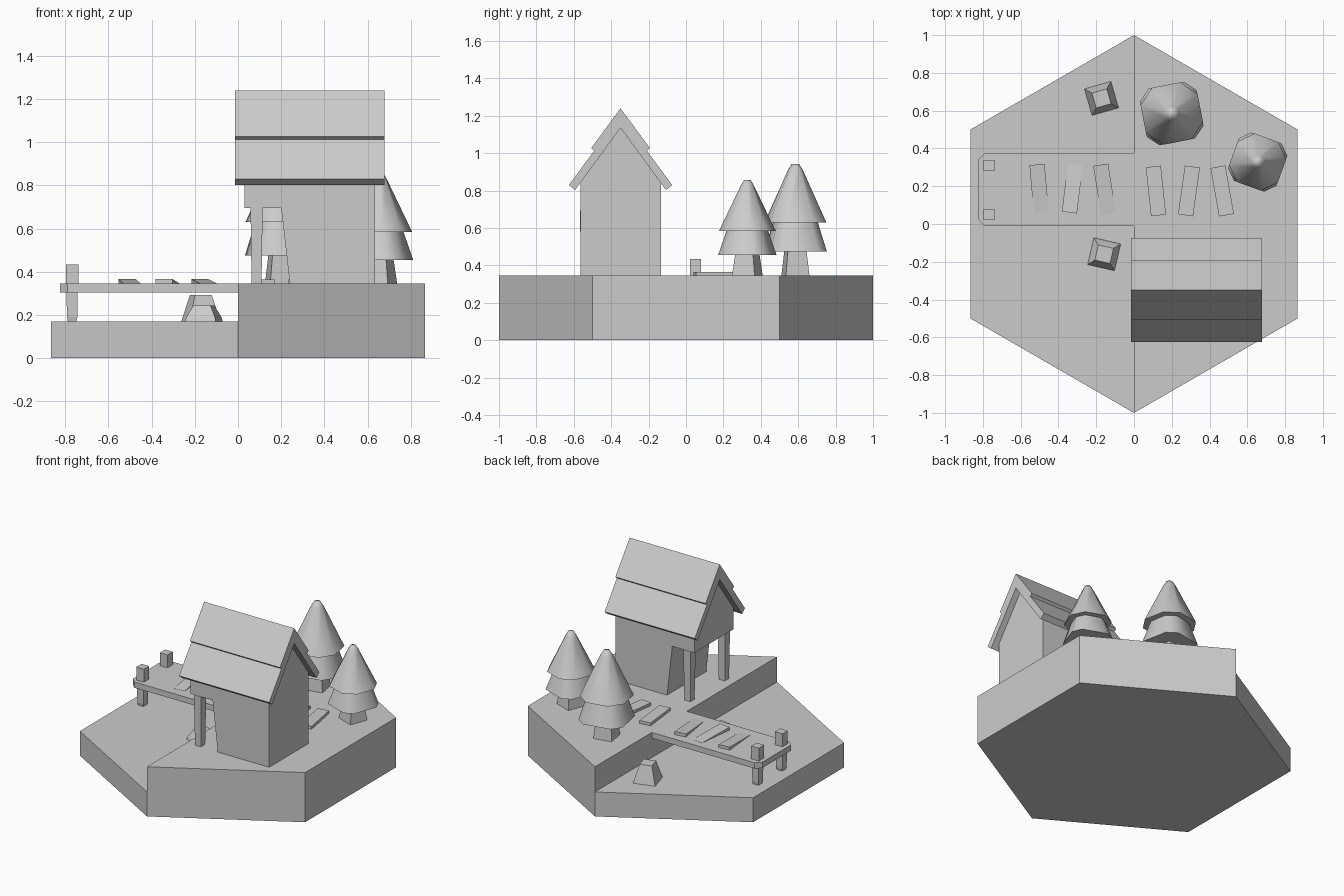
import bpy, bmesh
from math import cos, sin, radians, pi
from mathutils import Matrix

if "Cube" in bpy.data.objects:
    bpy.data.objects.remove(bpy.data.objects["Cube"])

LOW, HIGH = 0.17, 0.345


def loft(name, rings, smooth=False):
    """Closed solid through a list of equally sized rings of 3D points."""
    bm = bmesh.new()
    loops = [[bm.verts.new(p) for p in r] for r in rings]
    bm.faces.new(loops[0])
    bm.faces.new(loops[-1])
    for a, b in zip(loops, loops[1:]):
        for i in range(len(a)):
            j = (i + 1) % len(a)
            bm.faces.new((a[i], a[j], b[j], b[i]))
    bmesh.ops.recalc_face_normals(bm, faces=bm.faces)
    me = bpy.data.meshes.new(name)
    bm.to_mesh(me)
    bm.free()
    ob = bpy.data.objects.new(name, me)
    bpy.context.collection.objects.link(ob)
    if smooth:
        bpy.ops.object.select_all(action='DESELECT')
        ob.select_set(True)
        bpy.context.view_layer.objects.active = ob
        bpy.ops.object.shade_smooth_by_angle(angle=radians(62))
    return ob


def along_x(name, yz, x0, x1):
    return loft(name, [[(x, y, z) for y, z in yz] for x in (x0, x1)])


def along_y(name, xz, y0, y1):
    return loft(name, [[(x, y, z) for x, z in xz] for y in (y0, y1)])


def along_z(name, xy, z0, z1):
    return loft(name, [[(x, y, z) for x, y in xy] for z in (z0, z1)])


def square(x, y, z, half, deg=0):
    """Square ring, half = half of the side length."""
    r = half * 2 ** 0.5
    return [(x + r * cos(radians(deg + 45 + 90 * k)),
             y + r * sin(radians(deg + 45 + 90 * k)), z) for k in range(4)]


def cut_square(x, y, z, r, deg, spread):
    """Square ring with cut corners, eight points."""
    angs = [radians(deg + 90 * k + s) for k in range(4) for s in (-spread, spread)]
    return [(x + r * cos(a), y + r * sin(a), z) for a in angs]


# Hexagonal land, lower on the left and raised on the right
for name, s, top in (("low_ground", -1, LOW), ("high_ground", 1, HIGH)):
    along_z(name, [(0, -1), (s * .866, -.5), (s * .866, .5), (0, 1)], 0, top)

# Dock deck with clipped outer corners, and its two corner posts
along_z("dock_deck", [(0, -.01), (-.79, -.01), (-.825, .025), (-.825, .34),
                      (-.79, .375), (0, .375)], .305, HIGH)
for i, y in enumerate((.05, .31)):
    loft(f"dock_post_{i}", [square(-.768, y, z, h) for z, h in ((HIGH, .029), (.435, .029))])
    loft(f"dock_leg_{i}", [square(-.768, y, z, h) for z, h in
                           ((LOW, .020), (.19, .024), (.305, .026))])


# Path planks: height at the front end and at the back end
def plank(name, x, y, deg, front, back):
    w, l = .040, .13
    ob = loft(name, [[(-w, s * l, 0), (w, s * l, 0), (w, s * l, h), (-w, s * l, h)]
                     for s, h in ((-1, front), (1, back))])
    ob.data.transform(Matrix.Translation((x, y, HIGH)) @ Matrix.Rotation(radians(deg), 4, 'Z'))


for i, (x, y, deg, f, b) in enumerate((
        (-.502, .185, 5, .001, .021), (-.326, .19, -7, .021, .001),
        (-.156, .185, 9, .001, .021), (.116, .175, 6, .02, .02),
        (.291, .175, -8, .02, .02), (.467, .175, 10, .02, .02))):
    plank(f"path_plank_{i}", x, y, deg, f, b)

# House: lower room with leaning porch wall, gabled upper storey
YC = -.35
along_y("house_room", [(.24, HIGH), (.635, HIGH), (.635, .695), (.20, .695)],
        YC - .215, YC + .215)
along_x("house_upper", [(YC - .215, .695), (YC + .215, .695), (YC + .215, .85),
                        (YC, 1.14), (YC - .215, .85)], .03, .635)
for i, s in enumerate((-1, 1)):
    loft(f"porch_post_{i}", [square(.086, YC + s * .189, z, h)
                             for z, h in ((HIGH, .023), (.695, .028))])

# Two-step roof profile, mirrored about the ridge
right = [(.157, 1.027), (.141, 1.013), (.276, .83), (.243, .803)]
roof = ([(YC, 1.24)] + [(YC + d, z) for d, z in right] + [(YC, 1.135)]
        + [(YC - d, z) for d, z in reversed(right)])
along_x("roof", roof, -.015, .678)


# Trees: tapered trunk and two cut-corner tiers
def tree(name, x, y, deg, r, z_low, z_mid, z_top):
    loft(name + "_trunk", [square(x, y, HIGH, .064, deg), square(x, y, z_low + .01, .050, deg)])
    loft(name + "_lower_tier", [cut_square(x, y, z_low, r, deg, 32),
                                cut_square(x, y, z_mid + .01, r * .68, deg, 28)], True)
    loft(name + "_upper_tier", [cut_square(x, y, z_mid, r * .95, deg, 26),
                                cut_square(x, y, z_top - .03, r * .22, deg, 24),
                                cut_square(x, y, z_top, r * .11, deg, 22.5)], True)


tree("tall_tree", .20, .585, 11, .18, .475, .63, .943)
tree("small_tree", .655, .328, -20, .16, .455, .585, .857)

# Rocks on the low ground
for i, (x, y, deg, top) in enumerate(((-.172, .665, 16, .293), (-.158, -.16, -13, .243))):
    loft(f"rock_{i}", [square(x, y, z, h, deg) for z, h in
                       ((LOW, .073), (LOW + .02, .068), (top, .041))])
